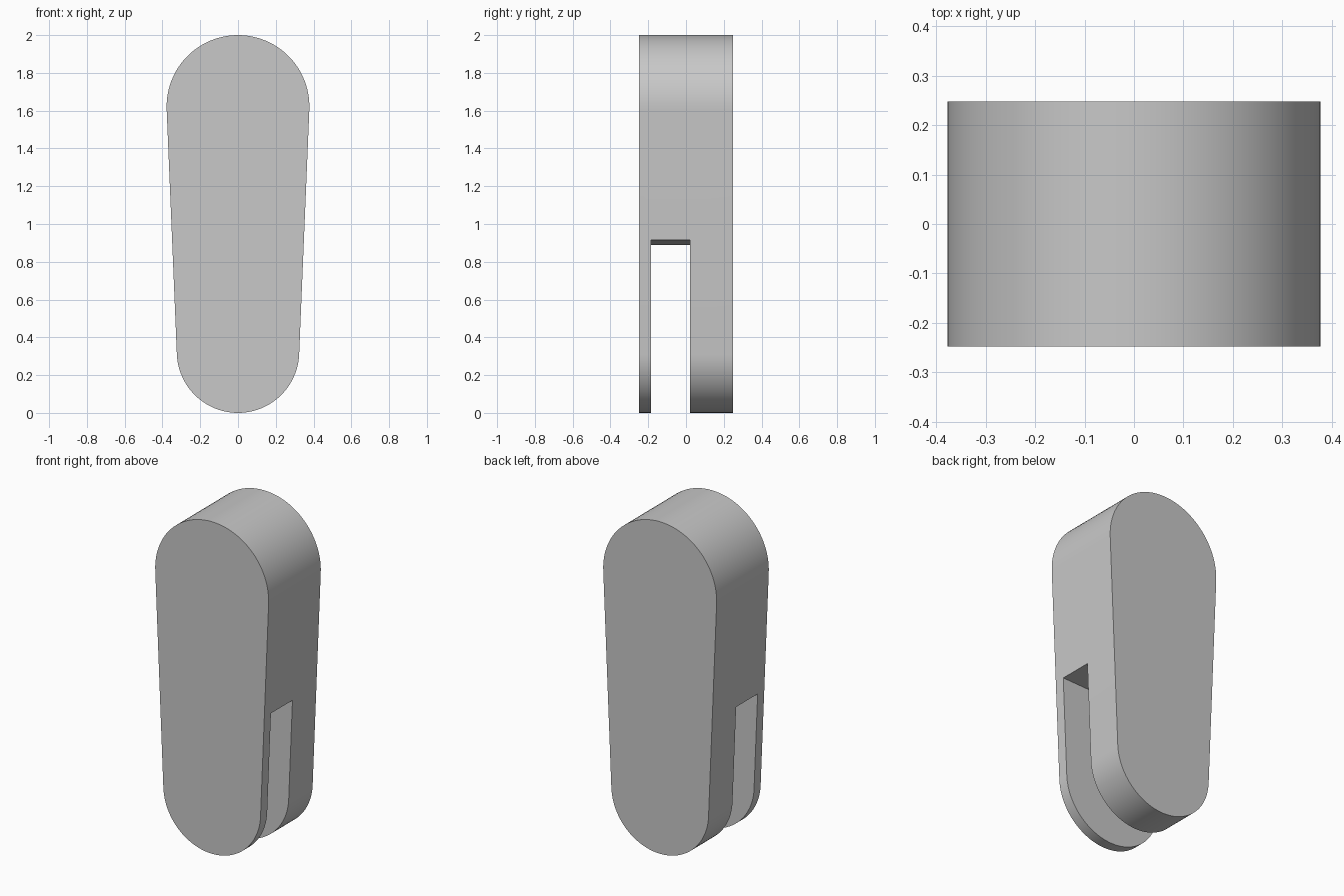
import bpy
import bmesh
from math import asin, cos, sin, pi

cube = bpy.data.objects.get("Cube")
if cube:
    bpy.data.objects.remove(cube, do_unlink=True)

# Material
grey = bpy.data.materials.new("light grey")
grey.use_nodes = True
colour = (0.58, 0.58, 0.58, 1)
grey.diffuse_color = colour
grey.node_tree.nodes["Principled BSDF"].inputs["Base Color"].default_value = colour


def prism(name, outline, y_front, y_back):
    """Extrude an (x, z) outline from y_front to y_back."""
    bm = bmesh.new()
    face = bm.faces.new([bm.verts.new((x, y_front, z)) for x, z in outline])
    side = bmesh.ops.extrude_face_region(bm, geom=[face])
    moved = [v for v in side["geom"] if isinstance(v, bmesh.types.BMVert)]
    bmesh.ops.translate(bm, verts=moved, vec=(0, y_back - y_front, 0))
    bmesh.ops.recalc_face_normals(bm, faces=bm.faces)
    mesh = bpy.data.meshes.new(name)
    bm.to_mesh(mesh)
    bm.free()
    mesh.materials.append(grey)
    obj = bpy.data.objects.new(name, mesh)
    bpy.context.collection.objects.link(obj)
    return obj


def arc(radius, centre_z, start, end, steps=48):
    angles = [start + (end - start) * i / steps for i in range(steps + 1)]
    return [(radius * cos(a), centre_z + radius * sin(a)) for a in angles]


# Tapered body: two round ends joined by their common tangents
top_r, low_r = 0.378, 0.324
top_z, low_z = 2 - top_r, low_r
tilt = asin((top_r - low_r) / (top_z - low_z))
outline = (arc(top_r, top_z, -tilt, pi + tilt)
           + arc(low_r, low_z, pi + tilt, 2 * pi - tilt))
body = prism("tapered_body", outline, -0.248, 0.248)

# Slot through the lower half, with a slightly sloping roof
slot = prism("slot_cutter",
             [(-0.6, -0.2), (0.6, -0.2), (0.6, 0.924), (-0.6, 0.881)],
             -0.185, 0.02)
slot.hide_render = True
cut = body.modifiers.new("slot", 'BOOLEAN')
cut.operation = 'DIFFERENCE'
cut.solver = 'EXACT'
cut.object = slot

bpy.ops.object.select_all(action='DESELECT')
body.select_set(True)
bpy.context.view_layer.objects.active = body
bpy.ops.object.modifier_apply(modifier=cut.name)
bpy.data.objects.remove(slot, do_unlink=True)
bpy.ops.object.shade_smooth_by_angle(angle=pi / 6)
